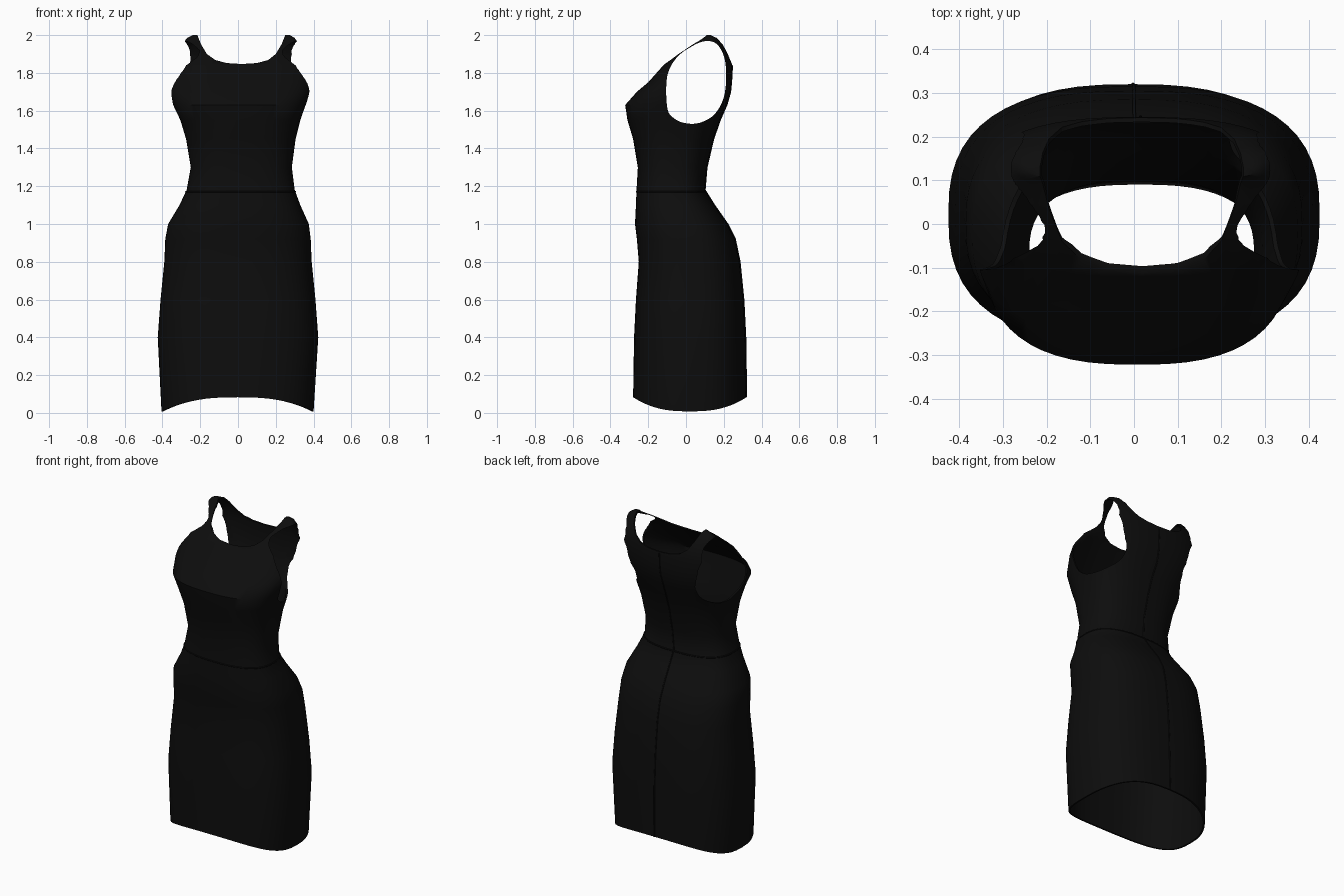
import bpy, bmesh, math

cube = bpy.data.objects.get("Cube")
if cube:
    bpy.data.objects.remove(cube)

black = bpy.data.materials.new("black_fabric")
black.use_nodes = True
black.diffuse_color = (0.004, 0.004, 0.004, 1)
bsdf = black.node_tree.nodes["Principled BSDF"]
bsdf.inputs["Base Color"].default_value = black.diffuse_color
bsdf.inputs["Roughness"].default_value = 0.9

# Body sections: height, right x, left x, front y, back y
SECTIONS = [
    (0.06, -.405, .40, -.28, .32), (0.40, -.425, .425, -.275, .315),
    (0.60, -.41, .41, -.265, .305), (0.80, -.39, .39, -.25, .285),
    (0.92, -.385, .385, -.26, .26), (1.00, -.37, .375, -.27, .22),
    (1.10, -.31, .33, -.265, .15), (1.18, -.272, .30, -.262, .10),
    (1.30, -.25, .285, -.255, .11), (1.45, -.275, .305, -.28, .145),
    (1.55, -.305, .33, -.31, .18), (1.63, -.345, .36, -.322, .215),
    (1.70, -.365, .39, -.26, .235), (1.75, -.37, .40, -.20, .24),
    (1.84, -.365, .395, -.12, .245), (1.90, -.33, .36, -.05, .232),
    (1.95, -.295, .325, .02, .21), (1.985, -.27, .30, .08, .175),
    (2.00, -.24, .275, .10, .14),
]
SEGMENTS = 56


def section_at(z):
    for a, b in zip(SECTIONS, SECTIONS[1:]):
        if z <= b[0]:
            t = max(0, (z - a[0]) / (b[0] - a[0]))
            return [p + (q - p) * t for p, q in zip(a[1:], b[1:])]
    return SECTIONS[-1][1:]


def ring(z, grow=0):
    """Rounded-rectangle loop around the body at one height."""
    x0, x1, y0, y1 = section_at(z)
    power = 2 / 2.6
    points = []
    for i in range(SEGMENTS):
        a = math.tau * i / SEGMENTS
        c, s = math.cos(a), math.sin(a)
        x = (x0 + x1) / 2 + ((x1 - x0) / 2 + grow) * math.copysign(abs(c) ** power, c)
        y = (y0 + y1) / 2 + ((y1 - y0) / 2 + grow) * math.copysign(abs(s) ** power, s)
        # Hem rises at the centre front and back
        lift = (0.075 * s * s - 0.052) if z < 0.1 else 0
        points.append((x, y, z + lift))
    return points


def mesh_object(name, bm):
    bmesh.ops.recalc_face_normals(bm, faces=bm.faces)
    mesh = bpy.data.meshes.new(name)
    bm.to_mesh(mesh)
    bm.free()
    obj = bpy.data.objects.new(name, mesh)
    bpy.context.collection.objects.link(obj)
    return obj


def prism(name, outline, place):
    """Extrude a closed outline between depths -1 and 1."""
    bm = bmesh.new()
    loops = [[bm.verts.new(place(u, v, d)) for u, v in outline] for d in (-1, 1)]
    for loop in loops:
        bm.faces.new(loop)
    for i in range(len(outline)):
        j = (i + 1) % len(outline)
        bm.faces.new((loops[0][i], loops[0][j], loops[1][j], loops[1][i]))
    obj = mesh_object(name, bm)
    obj.hide_render = True
    return obj


def rounded(points, steps=5, closed=True):
    """Smooth a control outline with a Catmull-Rom spline."""
    n, out = len(points), []
    for i in range(n):
        p = [points[(i + k) % n] for k in (-1, 0, 1, 2)]
        for s in range(steps):
            t = s / steps
            out.append(tuple(0.5 * (2 * b + (c - a) * t + (2 * a - 5 * b + 4 * c - d) * t * t
                                    + (3 * b - a - 3 * c + d) * t ** 3)
                             for a, b, c, d in zip(*p)))
    return out


# Dress shell
bm = bmesh.new()
loops = [[bm.verts.new(p) for p in ring(s[0])] for s in SECTIONS]
for low, high in zip(loops, loops[1:]):
    for i in range(SEGMENTS):
        j = (i + 1) % SEGMENTS
        bm.faces.new((low[i], low[j], high[j], high[i]))
bm.faces.new(loops[-1])
dress = mesh_object("dress", bm)
dress.data.materials.append(black)
shell = dress.modifiers.new("thickness", "SOLIDIFY")
shell.thickness = 0.01
shell.offset = -1

# Armholes
armhole = prism("armhole_cutter", rounded([
    (-.10, 1.62), (-.10, 1.78), (-.05, 1.88), (.03, 1.94), (.10, 1.968),
    (.16, 1.955), (.20, 1.89), (.213, 1.79), (.20, 1.67), (.15, 1.58),
    (.07, 1.535), (-.01, 1.535), (-.07, 1.565)]), lambda u, v, d: (d, u, v))

# Scooped neckline, front and back
neckline = prism("neckline_cutter", [
    (-.23, 2.1), (-.215, 2.0), (-.195, 1.95), (-.165, 1.90), (-.12, 1.868),
    (-.06, 1.852), (.02, 1.847), (.10, 1.852), (.16, 1.868), (.20, 1.90),
    (.23, 1.95), (.25, 2.0), (.265, 2.1)], lambda u, v, d: (u, d, v))

for cutter in (armhole, neckline):
    cut = dress.modifiers.new(cutter.name, "BOOLEAN")
    cut.operation = "DIFFERENCE"
    cut.solver = "EXACT"
    cut.object = cutter

# Bake the cuts and drop the cutters
bpy.context.view_layer.update()
graph = bpy.context.evaluated_depsgraph_get()
baked = bpy.data.meshes.new_from_object(dress.evaluated_get(graph))
dress.modifiers.clear()
dress.data = baked
for cutter in (armhole, neckline):
    bpy.data.objects.remove(cutter)

bpy.ops.object.select_all(action="DESELECT")
dress.select_set(True)
bpy.context.view_layer.objects.active = dress
bpy.ops.object.shade_smooth_by_angle(angle=math.radians(45))


def seam(name, points, closed):
    curve = bpy.data.curves.new(name, "CURVE")
    curve.dimensions = "3D"
    curve.bevel_depth = 0.004
    curve.bevel_resolution = 1
    line = curve.splines.new("POLY")
    line.points.add(len(points) - 1)
    for target, p in zip(line.points, points):
        target.co = (*p, 1)
    line.use_cyclic_u = closed
    curve.materials.append(black)
    bpy.context.collection.objects.link(bpy.data.objects.new(name, curve))


# Waist seam and centre back seam
seam("waist_seam", ring(1.17), True)
seam("back_seam", [ring(s[0])[SEGMENTS // 4] for s in SECTIONS if s[0] < 1.85], False)
